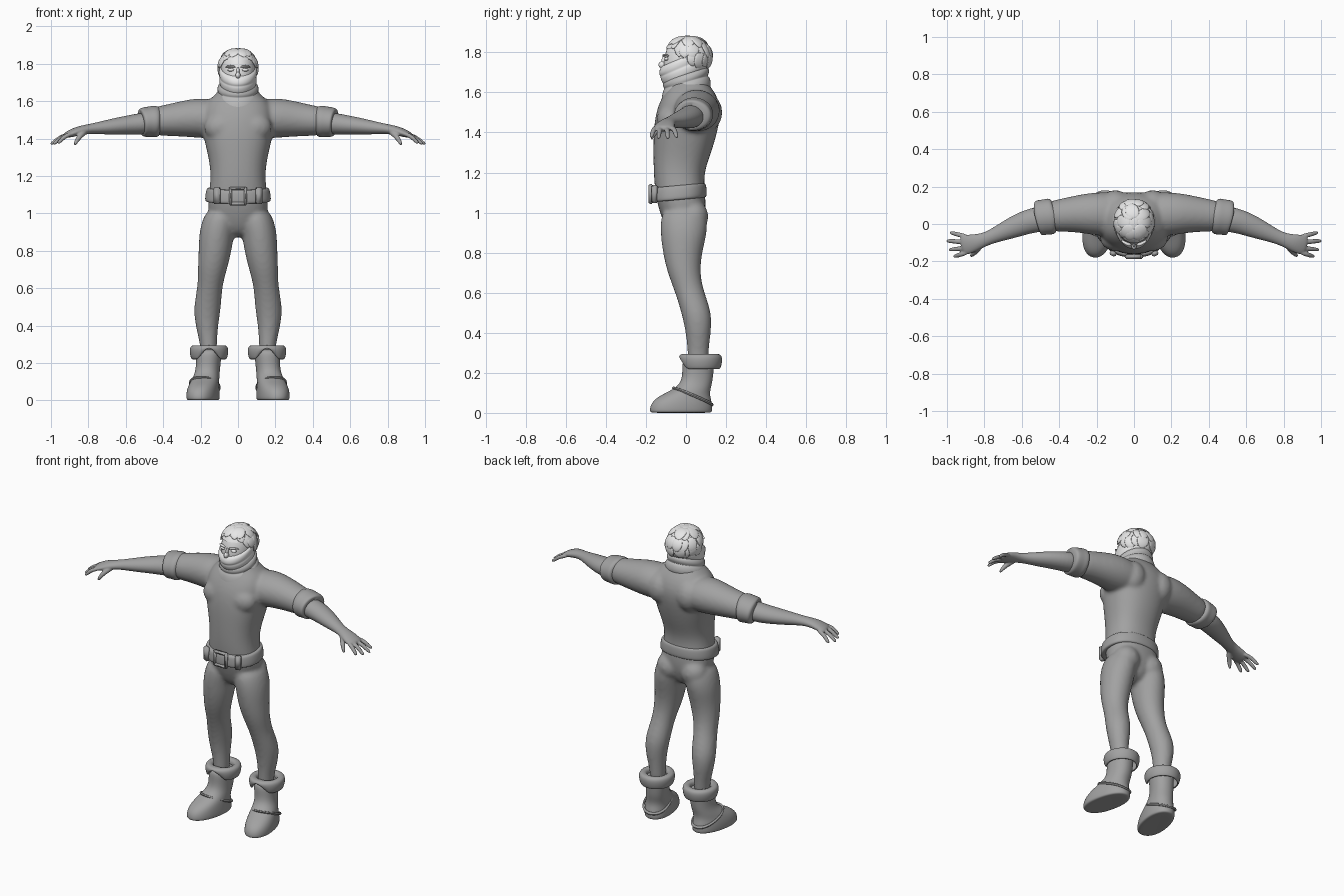
import bpy, bmesh, math, random
from mathutils import Vector, Matrix

random.seed(4)
cube = bpy.data.objects.get("Cube")
if cube:
    bpy.data.objects.remove(cube)


def material(name, value):
    m = bpy.data.materials.new(name)
    m.use_nodes = True
    m.diffuse_color = (value, value, value, 1)
    m.node_tree.nodes["Principled BSDF"].inputs["Base Color"].default_value = m.diffuse_color
    return m


GREY = material("mid grey", 0.36)
SCARF = material("soft grey", 0.5)
LIGHT = material("light grey", 0.8)
Z = Vector((0, 0, 1))


def loft(bm, rings, n=16, hint=None, tilt=0, power=2.0, turn=0, cap=True, lift=None):
    """Skin rings (x, y, z, half width, half depth). Level rings unless a normal hint is given."""
    loops = []
    centres = [Vector(r[:3]) for r in rings]
    spin = Matrix.Rotation(turn, 3, "Z")
    for i, r in enumerate(rings):
        u, v = spin @ Vector((1, 0, 0)), spin @ Vector((0, 1, tilt))
        if hint:
            t = (centres[min(i + 1, len(rings) - 1)] - centres[max(i - 1, 0)]).normalized()
            u = hint.cross(t).normalized()
            v = t.cross(u)
        loop = []
        for k in range(n):
            ang = math.tau * k / n
            c, s = math.cos(ang), math.sin(ang)
            pc = math.copysign(abs(c) ** (2 / power), c)
            ps = math.copysign(abs(s) ** (2 / power), s)
            p = centres[i] + u * r[3] * pc + v * r[4] * ps
            if lift:
                p.z += lift(i, ang)
            loop.append(bm.verts.new(p))
        loops.append(loop)
    for a, b in zip(loops, loops[1:]):
        for k in range(n):
            bm.faces.new((a[k], a[(k + 1) % n], b[(k + 1) % n], b[k]))
    if cap:
        bm.faces.new(loops[0][::-1])
        bm.faces.new(loops[-1])


def blob(bm, centre, size, seg=16):
    mat = Matrix.Translation(centre) @ Matrix.Diagonal((*size, 1))
    bmesh.ops.create_uvsphere(bm, u_segments=seg, v_segments=seg // 2, radius=1, matrix=mat)


def finish(name, bm, mat, subdiv=2, voxel=0, smooth=0, mirror=False):
    bmesh.ops.recalc_face_normals(bm, faces=bm.faces)
    mesh = bpy.data.meshes.new(name)
    bm.to_mesh(mesh)
    bm.free()
    mesh.shade_smooth()
    mesh.materials.append(mat)
    ob = bpy.data.objects.new(name, mesh)
    bpy.context.collection.objects.link(ob)
    if subdiv:
        m = ob.modifiers.new("subdivide", "SUBSURF")
        m.levels = m.render_levels = subdiv
    if voxel:
        m = ob.modifiers.new("fuse", "REMESH")
        m.mode, m.voxel_size, m.use_smooth_shade = "VOXEL", voxel, True
        m = ob.modifiers.new("soften", "SMOOTH")
        m.factor, m.iterations = 0.5, smooth
    if mirror:
        ob.modifiers.new("mirror", "MIRROR")


def flip(rings, s):
    return [(s * r[0], *r[1:]) for r in rings]


# Shirt and trousers fused into one soft body
torso = [(0, -.01, .865, .07, .07), (0, -.015, 1.0, .172, .12), (0, -.03, 1.1, .16, .127),
         (0, -.037, 1.2, .146, .127), (0, -.018, 1.3, .16, .148), (0, 0, 1.42, .192, .165),
         (0, .015, 1.52, .2, .165), (0, .02, 1.6, .175, .13), (0, .015, 1.65, .1, .09), (0, 0, 1.7, .075, .08)]
arm = [(.06, .05, 1.5, .12, .1), (.2, .055, 1.512, .12, .112), (.3, .055, 1.505, .102, .097),
       (.4, .045, 1.495, .088, .083), (.48, .037, 1.49, .08, .073)]
leg = [(.09, -.01, 1.03, .07, .1), (.1, -.01, .96, .096, .122), (.116, -.012, .88, .095, .116),
       (.122, -.018, .8, .09, .1), (.137, -.012, .7, .08, .083), (.15, .015, .61, .066, .074),
       (.164, .054, .5, .076, .078), (.168, .062, .4, .062, .064), (.157, .06, .3, .045, .052),
       (.157, .06, .22, .045, .052)]
bm = bmesh.new()
loft(bm, torso, power=2.3)
for s in (1, -1):
    loft(bm, flip(arm, s), hint=Z)
    loft(bm, flip(leg, s))
    blob(bm, (s * .085, .035, .98), (.085, .08, .085))
    blob(bm, (s * .085, -.08, 1.46), (.1, .07, .08))
    blob(bm, (s * .1, .1, 1.5), (.085, .085, .1))
finish("shirt_and_trousers", bm, GREY, voxel=.011, smooth=7)

# Forearms with hands
bm = bmesh.new()
loft(bm, [(.46, .03, 1.485, .07, .062), (.55, .02, 1.475, .068, .057), (.64, -.015, 1.467, .06, .047),
          (.72, -.05, 1.458, .045, .037), (.79, -.08, 1.452, .034, .026), (.85, -.1, 1.442, .047, .026),
          (.9, -.112, 1.425, .056, .02), (.925, -.118, 1.415, .045, .014)], hint=Z)
for y, tx, ty, tz in ((-.07, .985, -.045, 1.375), (-.098, 1.004, -.09, 1.37),
                      (-.127, .99, -.138, 1.37), (-.15, .965, -.175, 1.375)):
    a, b = Vector((.885, y, 1.427)), Vector((tx, ty, tz))
    mid = a.lerp(b, .55) + Vector((0, 0, .013))
    loft(bm, [(*a, .014, .014), (*mid, .014, .013), (*a.lerp(b, .85), .012, .011), (*b, .008, .008)], 8, Z)
loft(bm, [(.81, -.1, 1.445, .018, .018), (.84, -.14, 1.42, .018, .017),
          (.862, -.163, 1.39, .013, .013), (.875, -.174, 1.362, .008, .008)], 8, Z)
finish("forearm_and_hand", bm, GREY, voxel=.0048, smooth=3, mirror=True)

# Rolled sleeve cuffs
bm = bmesh.new()
loft(bm, [(.42, .045, 1.49, .07, .06), (.418, .045, 1.49, .092, .081), (.45, .04, 1.491, .1, .088),
          (.47, .038, 1.49, .096, .083), (.505, .033, 1.487, .098, .081), (.522, .03, 1.485, .09, .074),
          (.518, .03, 1.485, .055, .045)], hint=Z)
finish("sleeve_cuff", bm, GREY, mirror=True)

# Belt, loops and square buckle
bm = bmesh.new()
loft(bm, [(0, -.038, z, a, b) for z, a, b in ((1.065, .14, .11), (1.062, .17, .135), (1.07, .18, .144),
          (1.125, .172, .141), (1.137, .164, .133), (1.135, .14, .11))], 24, tilt=.09, power=2.3)
finish("belt", bm, GREY)


def bar(bm, centre, size, turn=0):
    mat = Matrix.Translation(centre) @ Matrix.Rotation(turn, 4, "Z") @ Matrix.Diagonal((*size, 1))
    made = bmesh.ops.create_cube(bm, size=1, matrix=mat)
    edges = {e for v in made["verts"] for e in v.link_edges}
    bmesh.ops.bevel(bm, geom=list(edges), offset=.005, segments=2, affect="EDGES")


bm = bmesh.new()
for s in (1, -1):
    bar(bm, (s * .04, -.175, 1.092), (.018, .022, .1))
    bar(bm, (0, -.175, 1.092 + s * .041), (.098, .022, .018))
finish("buckle", bm, GREY, 0)
bm = bmesh.new()
bar(bm, (.112, -.158, 1.093), (.036, .026, .088), .42)
finish("belt_loop", bm, GREY, 0, mirror=True)

# Boots: shaft and shoe, ankle strap, folded top
bm = bmesh.new()
loft(bm, [(.187, -.025, .001, .05, .12), (.187, -.025, 0, .08, .155), (.187, -.025, .012, .085, .161),
          (.187, -.022, .05, .084, .156), (.182, -.008, .085, .078, .13), (.172, .03, .118, .071, .093),
          (.162, .055, .155, .064, .078), (.158, .06, .21, .066, .079), (.157, .062, .26, .07, .082),
          (.157, .062, .275, .05, .055)], 20, turn=.2, power=2.2)
finish("boot", bm, GREY, mirror=True)
bm = bmesh.new()
loft(bm, [(.177, .034, .082 + .01 * math.sin(k), .077 + .007 * math.cos(k), .098 + .007 * math.cos(k))
          for k in [math.tau * i / 6 for i in range(7)]], 24, tilt=-.42, turn=.2, cap=False, power=2.2)
finish("boot_strap", bm, GREY, 1, mirror=True)


def notch(i, ang):
    front = max(0, 1 - abs(ang - 1.5 * math.pi) / .75)
    return front * (.072, .072, .045, .01, 0, 0, .05)[i]


bm = bmesh.new()
loft(bm, [(.155, .073, z, r, r * 1.04) for z, r in ((.222, .084), (.217, .092), (.235, .1), (.27, .106),
          (.297, .097), (.294, .05), (.23, .06))], 32, cap=False, lift=notch)
finish("boot_cuff", bm, GREY, mirror=True)

# Wrapped neck scarf
bm = bmesh.new()
loft(bm, [(0, y, z, a, b) for y, z, a, b in ((.01, 1.585, .1, .1), (.003, 1.588, .122, .122),
          (0, 1.615, .128, .127), (0, 1.645, .116, .117), (0, 1.65, .106, .107), (0, 1.662, .114, .118),
          (0, 1.69, .106, .116), (0, 1.7, .08, .09))], 20, tilt=.3,
     lift=lambda i, a: -.03 * max(0, -math.sin(a)) ** 6 if i < 3 else 0)
finish("neck_scarf", bm, SCARF)

# Head with nose, brows and eyes
bm = bmesh.new()
loft(bm, [(0, 0, 1.62, .06, .07), (0, -.012, 1.67, .076, .092), (0, -.003, 1.73, .092, .115),
          (0, .006, 1.79, .096, .114), (0, .01, 1.84, .086, .102), (0, .01, 1.872, .055, .065),
          (0, .01, 1.88, .02, .025)])
blob(bm, (0, -.118, 1.738), (.014, .02, .018))
blob(bm, (0, -.11, 1.757), (.009, .013, .025))
for s in (1, -1):
    blob(bm, (s * .037, -.097, 1.767), (.02, .013, .009))
    loft(bm, [(s * .012, -.112, 1.781, .01, .006), (s * .04, -.108, 1.789, .01, .007),
              (s * .07, -.085, 1.782, .007, .004)], 8, Z)
finish("face", bm, LIGHT, 1)

# Face covering rising toward the back of the head
bm = bmesh.new()
loft(bm, [(0, y, z, a, b) for y, z, a, b in ((0, 1.675, .085, .1), (0, 1.687, .099, .115),
          (-.004, 1.722, .103, .126), (-.005, 1.73, .098, .122), (-.007, 1.742, .103, .13),
          (-.006, 1.77, .103, .128), (-.002, 1.78, .092, .115))], 20, tilt=.42, cap=False)
finish("face_covering", bm, LIGHT)

# Hair cap with an open face, then long overlapping choppy locks
HEAD = Vector((0, .008, 1.778))


def scalp(polar, around, grow):
    d = Vector((math.sin(polar) * math.sin(around), math.sin(polar) * math.cos(around), math.cos(polar)))
    return HEAD + Vector((d.x * .102, d.y * .12, d.z * .104)) * grow


def lock(bm, start, end, around, sweep, wide, flare):
    path = [scalp(start + (end - start) * f, around + sweep * f, .985 + flare * f) for f in (0, .3, .6, .85, 1)]
    out = (path[2] - HEAD).normalized()
    loft(bm, [(*p, wide * w, .008 * w) for p, w in zip(path, (.6, 1, 1, .7, .15))], 8, out)


bm = bmesh.new()
blob(bm, HEAD, (.102, .12, .106), 32)
bmesh.ops.delete(bm, geom=[v for v in bm.verts if v.co.z < 1.69 or (v.co.y < -.03 and v.co.z < 1.812)],
                 context="VERTS")
finish("hair_cap", bm, LIGHT, 1)
bm = bmesh.new()
for start, length, count, reach in ((.15, .95, 7, 2.6), (.85, .85, 8, 1.9), (1.35, .75, 8, 1.6)):
    for k in range(count):
        around = reach * (2 * (k + random.uniform(.3, .7)) / count - 1)
        lock(bm, start, start + length * random.uniform(.85, 1.1), around,
             random.uniform(-.3, .3), random.uniform(.032, .042), .06)
for s in (1, -1):
    for around, end in ((2.95, 1.0), (2.5, 1.2), (2.15, 1.6)):
        lock(bm, .25, end, s * around, -.25 * s, .032, .03)
finish("hair_locks", bm, LIGHT, 1)
